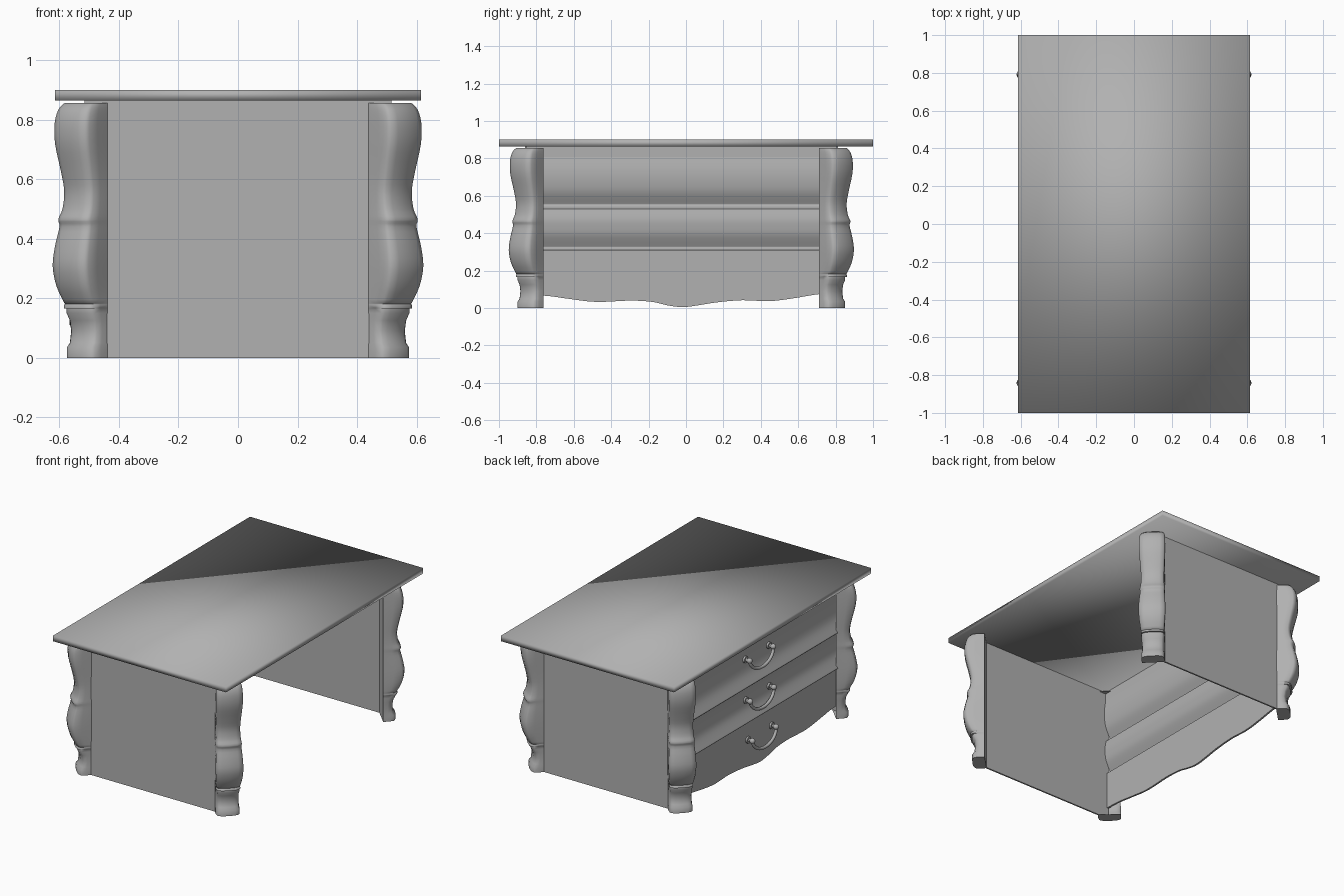
import bpy, math
from mathutils import Vector

if "Cube" in bpy.data.objects:
    bpy.data.objects.remove(bpy.data.objects["Cube"])

YC = -0.025          # centre of the base along y

# Dark grey finish shared by every part
GREY = bpy.data.materials.new("dark_grey")
GREY.diffuse_color = (0.44, 0.44, 0.44, 1)
GREY.use_nodes = True
GREY.node_tree.nodes["Principled BSDF"].inputs["Base Color"].default_value = GREY.diffuse_color


def finish(ob, angle=35):
    bpy.ops.object.select_all(action='DESELECT')
    ob.select_set(True)
    bpy.context.view_layer.objects.active = ob
    bpy.ops.object.shade_smooth_by_angle(angle=math.radians(angle))
    ob.data.materials.append(GREY)
    return ob


def mesh_object(name, verts, faces):
    me = bpy.data.meshes.new(name)
    me.from_pydata(verts, [], faces)
    ob = bpy.data.objects.new(name, me)
    bpy.context.collection.objects.link(ob)
    bpy.context.view_layer.objects.active = ob
    ob.select_set(True)
    bpy.ops.object.mode_set(mode='EDIT')
    bpy.ops.mesh.select_all(action='SELECT')
    bpy.ops.mesh.normals_make_consistent(inside=False)
    bpy.ops.object.mode_set(mode='OBJECT')
    ob.select_set(False)
    return ob


def box(name, lo, hi, angle=35):
    lo, hi = Vector(lo), Vector(hi)
    bpy.ops.mesh.primitive_cube_add(size=1, location=(lo + hi) / 2)
    ob = bpy.context.object
    ob.name = name
    ob.scale = hi - lo
    bpy.ops.object.transform_apply(location=False, rotation=False, scale=True)
    return finish(ob, angle)


def extrude_y(name, outline, y0, y1):
    """Prism along y from an (x, z) outline."""
    n = len(outline)
    verts = [(x, y, z) for y in (y0, y1) for x, z in outline]
    faces = [(i, (i + 1) % n, n + (i + 1) % n, n + i) for i in range(n)]
    faces += [tuple(range(n)), tuple(range(2 * n - 1, n - 1, -1))]
    return finish(mesh_object(name, verts, faces))


def smooth_path(pts, steps=5):
    """Catmull-Rom interpolation through 2D points."""
    p = [pts[0]] + pts + [pts[-1]]
    out = []
    for i in range(1, len(p) - 2):
        for k in range(steps):
            t = k / steps
            out.append(tuple(0.5 * (2 * b + (c - a) * t + (2 * a - 5 * b + 4 * c - d) * t * t
                                    + (3 * b - a - 3 * c + d) * t ** 3)
                             for a, b, c, d in zip(p[i - 1], p[i], p[i + 1], p[i + 2])))
    return out + [pts[-1]]


# Table top, smooth shaded right round its edges
box("table_top", (-0.615, -1, 0.865), (0.615, 1, 0.9), 180)

# End panels
box("front_panel", (-0.515, -0.862, 0), (0.515, -0.852, 0.866))
box("back_panel", (-0.515, 0.802, 0), (0.515, 0.812, 0.866))

# Corner legs: (outer x, z) profile, section set on the diagonal
foot = [(0.577, 0), (0.577, 0.035), (0.566, 0.05), (0.561, 0.09), (0.566, 0.125),
        (0.578, 0.15), (0.578, 0.165), (0.587, 0.166), (0.587, 0.178), (0.582, 0.181)]
body = smooth_path([(0.585, 0.182), (0.612, 0.24), (0.625, 0.31), (0.616, 0.38), (0.602, 0.44),
                    (0.606, 0.465), (0.592, 0.5), (0.586, 0.56), (0.598, 0.63), (0.617, 0.72),
                    (0.618, 0.79), (0.605, 0.835), (0.585, 0.856)], 3)


def leg(name, sx, sy):
    r, verts = math.sqrt(0.5), []
    prof = foot + body
    for s, z in prof:
        w = (s - 0.485) / r
        v = 0.066 + (w - 0.13) * 0.23
        u = w - v + 0.006
        side = [(0, 0.069), (u * 0.5, (v + 0.069) / 2 + 0.002), (u * 0.87, v), (u - 0.001, v - 0.008),
                (u + 0.007, v * 0.6)]
        ring = side + [(u + 0.01, 0)] + [(a, -b) for a, b in reversed(side)]
        for a, b in ring:
            verts.append((sx * (0.485 + (a + b) * r), YC + sy * (0.785 + (a - b) * r), z))
    n, m = 11, len(prof)
    sides = n if sx > 0 else n - 1      # legs beside the drawers are open at the rear
    faces = [(j * n + i, j * n + (i + 1) % n, (j + 1) * n + (i + 1) % n, (j + 1) * n + i)
             for j in range(m - 1) for i in range(sides)]
    faces += [tuple(range(n)), tuple(range((m - 1) * n, m * n))]
    finish(mesh_object(name, verts, faces), 70)


for sx, nx in ((-1, "left"), (1, "right")):
    for sy, ny in ((-1, "front"), (1, "back")):
        leg(f"{ny}_{nx}_leg", sx, sy)

# Drawer fronts with coved faces on the left side
T, Y0, Y1 = 0.012, -0.853, 0.803


def strip(name, path):
    extrude_y(name, path + [(x + T, z) for x, z in reversed(path)], Y0, Y1)


strip("top_rail", [(-0.505, 0.866), (-0.505, 0.808)])
strip("upper_drawer", smooth_path([(-0.505, 0.808), (-0.495, 0.74), (-0.496, 0.68),
                                   (-0.508, 0.62), (-0.538, 0.56)]))
strip("upper_bead", smooth_path([(-0.538, 0.56), (-0.54, 0.552), (-0.528, 0.54), (-0.508, 0.53)], 3))
strip("lower_drawer", smooth_path([(-0.508, 0.53), (-0.499, 0.48), (-0.5, 0.44),
                                   (-0.51, 0.39), (-0.54, 0.33)]))
strip("lower_bead", smooth_path([(-0.54, 0.33), (-0.541, 0.323), (-0.53, 0.314), (-0.515, 0.306)], 3))

# Bottom drawer front with a scalloped lower edge
wave = smooth_path([(Y0, 0.07), (-0.74, 0.065), (-0.63, 0.05), (-0.48, 0.033), (-0.3, 0.04),
                    (-0.18, 0.033), (-0.1, 0.015), (-0.02, 0.005), (0.06, 0.014), (0.16, 0.03),
                    (0.3, 0.042), (0.44, 0.037), (0.56, 0.05), (0.7, 0.073), (Y1, 0.08)], 4)
verts = [(x, y, z) for y, w in wave for x, z in
         ((-0.515, w), (-0.515, 0.31), (-0.503, 0.31), (-0.503, w))]
faces = [(4 * j + i, 4 * j + (i + 1) % 4, 4 * j + 4 + (i + 1) % 4, 4 * j + 4 + i)
         for j in range(len(wave) - 1) for i in range(4)]
faces += [(0, 1, 2, 3), tuple(range(len(verts) - 4, len(verts)))]
finish(mesh_object("bottom_drawer", verts, faces))


# Drop handles: two round mounts and a hanging bail
def handle(name, x, z, yc=-0.01):
    for i, s in enumerate((-1, 1)):
        y = yc + s * 0.12
        for part, rad, dep, dx in (("plate", 0.021, 0.012, -0.004), ("post", 0.011, 0.04, -0.015)):
            bpy.ops.mesh.primitive_cylinder_add(vertices=20, radius=rad, depth=dep,
                                                location=(x + dx, y, z),
                                                rotation=(0, math.pi / 2, 0))
            bpy.context.object.name = f"{name}_{part}_{i}"
            finish(bpy.context.object)
        bpy.ops.mesh.primitive_uv_sphere_add(segments=16, ring_count=10, radius=0.017,
                                             location=(x - 0.033, y, z))
        bpy.context.object.name = f"{name}_knob_{i}"
        finish(bpy.context.object)
    cu = bpy.data.curves.new(name, 'CURVE')
    cu.dimensions, cu.bevel_depth, cu.bevel_resolution = '3D', 0.01, 3
    cu.use_fill_caps = True
    cu.materials.append(GREY)
    sp = cu.splines.new('POLY')
    n = 24
    sp.points.add(n)
    for k in range(n + 1):
        a = math.pi * k / n
        sp.points[k].co = (x - 0.033 - 0.008 * math.sin(a), yc - 0.12 * math.cos(a),
                           z - 0.08 * math.sin(a), 1)
    sp.use_smooth = True
    bpy.context.collection.objects.link(bpy.data.objects.new(f"{name}_bail", cu))


for name, x, z in (("upper_handle", -0.496, 0.705), ("middle_handle", -0.5, 0.445),
                   ("bottom_handle", -0.516, 0.195)):
    handle(name, x, z)
